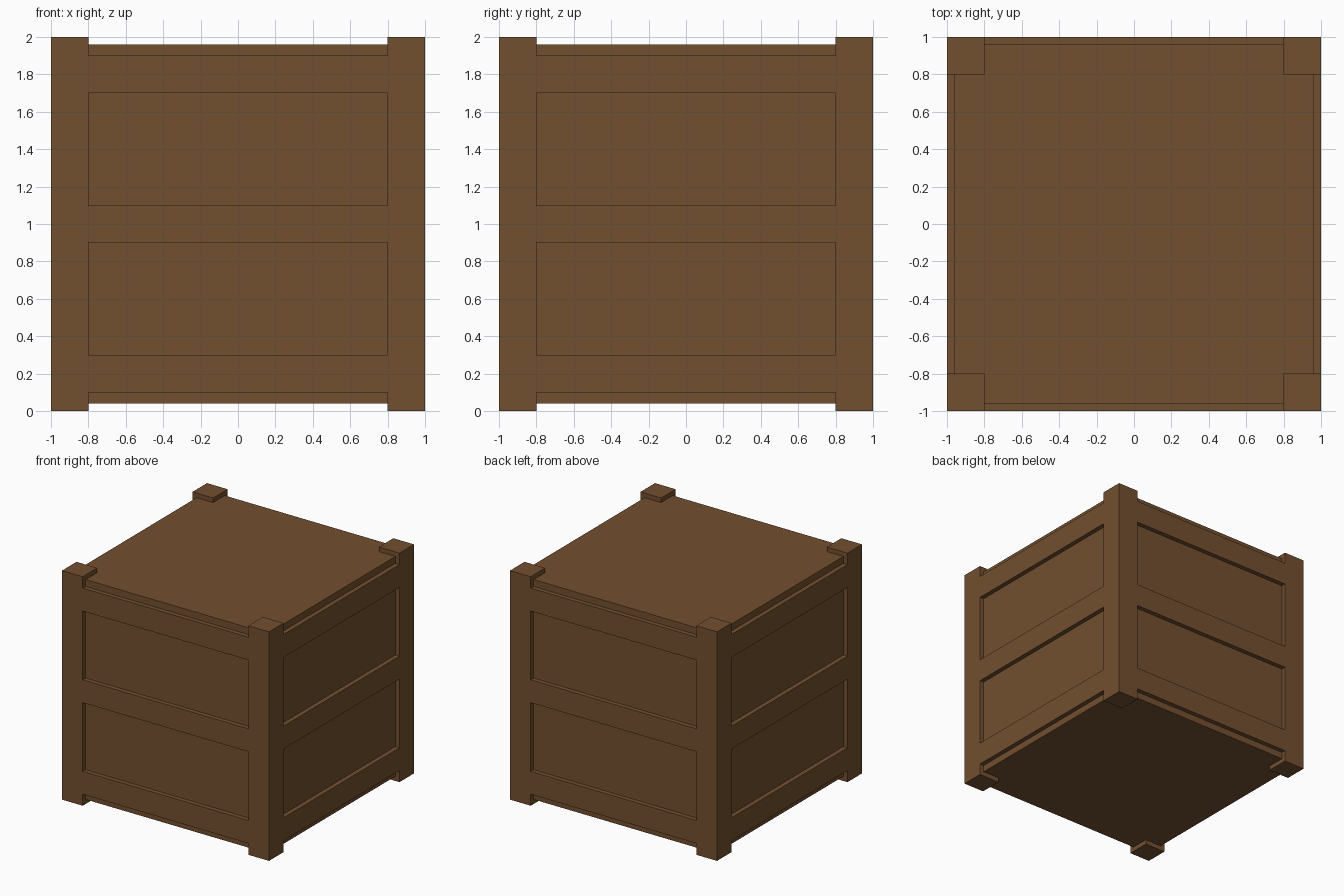
import bpy
from math import pi
from mathutils import Matrix, Vector

if "Cube" in bpy.data.objects:
    bpy.data.objects.remove(bpy.data.objects["Cube"], do_unlink=True)

wood = bpy.data.materials.new("brown wood")
wood.use_nodes = True
colour = (0.17, 0.08, 0.028, 1)
wood.diffuse_color = colour
wood.node_tree.nodes["Principled BSDF"].inputs["Base Color"].default_value = colour


def box(name, centre, size, turn=0):
    """Axis-aligned box, turned about the crate's vertical axis."""
    bpy.ops.mesh.primitive_cube_add(size=1)
    obj = bpy.context.object
    obj.name = obj.data.name = name
    obj.data.transform(Matrix.Rotation(turn, 4, "Z")
                       @ Matrix.Translation(Vector(centre))
                       @ Matrix.Diagonal((*size, 1)))
    obj.data.materials.append(wood)
    return obj


# Recessed body that forms the panels, lid and base
box("crate_body", (0, 0, 1), (1.92, 1.92, 1.92))

# Corner posts
for x, side in ((-0.9, "right"), (0.9, "left")):
    for y, end in ((-0.9, "front"), (0.9, "back")):
        box(f"{end}_{side}_post", (x, y, 1), (0.2, 0.2, 2))

# Three horizontal rails on each of the four sides
for i, side in enumerate(("front", "left", "back", "right")):
    for z, level in ((0.2, "lower"), (1, "middle"), (1.8, "upper")):
        box(f"{side}_{level}_rail", (0, -0.98, z), (1.6, 0.04, 0.2), i * pi / 2)
